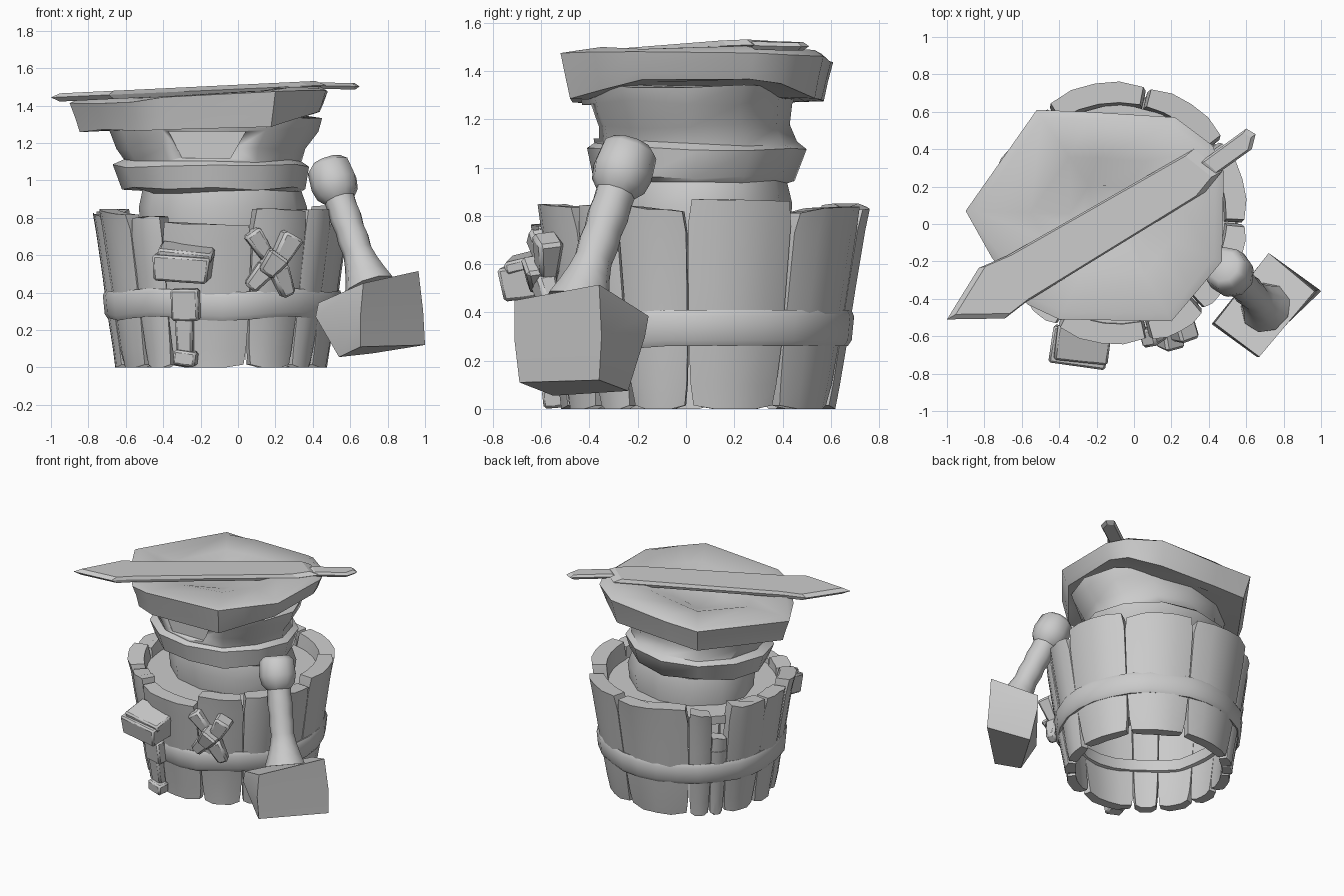
import bpy, bmesh, random
from math import sin, cos, radians, pi
from mathutils import Vector, Matrix

if "Cube" in bpy.data.objects:
    bpy.data.objects.remove(bpy.data.objects["Cube"])

random.seed(4)
CX, CY = -0.085, 0.05          # barrel centre


def finish(name, bm, angle=38):
    bmesh.ops.recalc_face_normals(bm, faces=bm.faces)
    me = bpy.data.meshes.new(name)
    bm.to_mesh(me)
    bm.free()
    ob = bpy.data.objects.new(name, me)
    bpy.context.collection.objects.link(ob)
    bpy.ops.object.select_all(action='DESELECT')
    ob.select_set(True)
    bpy.context.view_layer.objects.active = ob
    bpy.ops.object.shade_smooth_by_angle(angle=radians(angle))
    return ob


def loft(name, rings, closed=False, angle=38):
    """Skin equal-length point loops; cap the ends or close into a ring."""
    bm = bmesh.new()
    vs = [[bm.verts.new(p) for p in r] for r in rings]
    n = len(vs[0])
    pairs = list(zip(vs, vs[1:])) + ([(vs[-1], vs[0])] if closed else [])
    for a, b in pairs:
        for i in range(n):
            j = (i + 1) % n
            bm.faces.new((a[i], a[j], b[j], b[i]))
    if not closed:
        bm.faces.new(vs[0])
        bm.faces.new(vs[-1])
    return finish(name, bm, angle)


def block(name, centre, size, rot=(0, 0, 0), taper=1.0, bevel=0.012):
    """Bevelled box, optionally narrower at the bottom."""
    bm = bmesh.new()
    bmesh.ops.create_cube(bm, size=1)
    for v in bm.verts:
        if v.co.z < 0:
            v.co.x *= taper
            v.co.y *= taper
    bmesh.ops.scale(bm, vec=size, verts=bm.verts)
    bmesh.ops.bevel(bm, geom=bm.edges[:], offset=bevel, segments=1, affect='EDGES')
    r = Matrix.Rotation(radians(rot[2]), 4, 'Z') @ Matrix.Rotation(radians(rot[1]), 4, 'Y') \
        @ Matrix.Rotation(radians(rot[0]), 4, 'X')
    bmesh.ops.transform(bm, matrix=Matrix.Translation(centre) @ r, verts=bm.verts)
    return finish(name, bm)


def polar(a, r, z):
    return (CX + r * cos(radians(a)), CY + r * sin(radians(a)), z)


def oval(z, x0, x1, y0, y1, n=12, jit=0.012):
    cx, cy, rx, ry = (x0 + x1) / 2, (y0 + y1) / 2, (x1 - x0) / 2, (y1 - y0) / 2
    return [(cx + rx * cos(2 * pi * i / n), cy + ry * sin(2 * pi * i / n),
             z + random.uniform(-jit, jit)) for i in range(n)]


# Barrel staves: start angle, end angle, top height, extra flare at the top
staves = [(-30, -4, .83, 0), (-4, 36, .865, -.01), (36, 77, .83, .02), (77, 123, .84, .02),
          (123, 137, .80, 0), (137, 147, .60, 0), (147, 173, .83, 0), (173, 196, .82, 0),
          (196, 223, .835, .01), (223, 241, .80, 0), (241, 284, .77, .01), (284, 312, .84, .01),
          (312, 330, .84, 0)]
for k, (a0, a1, top, flare) in enumerate(staves):
    rings = []
    tilt = random.uniform(-.015, .015)
    narrow = min(1, (a1 - a0) / 30)
    for z, gap in ((0, 2), (.1, .9), (.26, .3), (.5, .3), (top - .1, .4), (top, 1.8)):
        r = .568 + (.15 + flare) * z + random.uniform(-.004, .004)
        s, e = a0 + gap * narrow, a1 - gap * narrow
        outer, inner = [], []
        for t in (0, .25, .5, .75, 1):
            edge = .016 if t in (0, 1) else 0
            dz = (t - .5) * 2 * tilt + random.uniform(-.008, .008) if z == top else 0
            lift = .015 if z == 0 and t in (0, 1) else 0
            a = s + (e - s) * t
            outer.append(polar(a, r - edge, z + dz + lift))
            inner.append(polar(a, r - .07 - .05 * z, z + dz + lift))
        rings.append(outer + inner[::-1])
    loft(f"barrel_stave_{k + 1}", rings)

# Hoop around the barrel, sagging a little at the front
hoop = []
for i in range(28):
    a = 360 * i / 28
    dz = .012 * sin(radians(a * 5)) if 200 < a < 340 else 0
    w = random.uniform(-.005, .005)
    hoop.append([polar(a, r + w, z + dz) for r, z in
                 ((.51, .29), (.615, .26), (.632, .285), (.642, .385), (.63, .41), (.51, .37))])
loft("barrel_hoop", hoop, closed=True)

# Filling inside the barrel mouth
loft("barrel_filling", [[polar(30 * i, .60, z) for i in range(12)] for z in (.68, .74)])

# Carved stump rising out of the barrel
levels = [(.72, -.52, .35, -.32, .43), (.85, -.53, .37, -.34, .44), (.94, -.51, .34, -.33, .42),
          (.955, -.62, .36, -.385, .45), (1.08, -.67, .38, -.41, .50), (1.10, -.61, .34, -.38, .46),
          (1.17, -.65, .36, -.39, .43), (1.27, -.69, .43, -.43, .44), (1.34, -.72, .45, -.45, .47)]
stump = loft("stump", [oval(*l) for l in levels])

# Trapezoid notch in the front of the stump
wedge = [(-.37, 1.26), (-.30, 1.12), (-.04, 1.12), (.04, 1.26)]
cutter = loft("notch_cutter", [[(x, y, z) for x, z in wedge] for y in (-.6, -.34)])
cutter.hide_render = True
mod = stump.modifiers.new("notch", 'BOOLEAN')
mod.object, mod.solver = cutter, 'EXACT'
bpy.context.view_layer.objects.active = stump
bpy.ops.object.modifier_apply(modifier="notch")
bpy.data.objects.remove(cutter)

# Wide irregular top slab, undercut on the right, with a sunken middle
outline = [(-.90, .07), (-.76, -.18), (-.57, -.43), (-.40, -.51), (.20, -.52), (.32, -.38), (.47, -.20),
           (.48, .28), (.42, .42), (.22, .57), (-.25, .60), (-.52, .61)]


def slab_ring(s, z, slope=.05, undercut=0):
    return [(-.13 + (x + .13) * s, .05 + (y - .05) * s,
             z + slope * x + undercut * max(0, x - .2) + random.uniform(-.01, .01))
            for x, y in outline]


loft("top_slab", [slab_ring(.80, 1.275, .01, .3), slab_ring(.93, 1.275, .015, .32),
                  slab_ring(.96, 1.36, .03, .12), slab_ring(1, 1.455), slab_ring(.93, 1.475),
                  slab_ring(.55, 1.47), slab_ring(.28, 1.41)])

# Sword lying across the slab
blade = [(-1, -.51), (-.69, -.505), (-.58, -.42), (.38, .17), (.47, .28), (.32, .40), (-.68, -.17), (-.83, -.235)]
grip = [(.34, .32), (.42, .25), (.63, .40), (.65, .48), (.60, .51)]


def flat_part(name, pts, z0, slope, thick, s):
    mx = sum(p[0] for p in pts) / len(pts)
    my = sum(p[1] for p in pts) / len(pts)
    loft(name, [[(mx + (x - mx) * k, my + (y - my) * k, z0 + slope * x + dz) for x, y in pts]
                for k, dz in ((s, -thick), (1, 0), (s, thick))], angle=20)


flat_part("sword_blade", blade, 1.488, .045, .022, .93)
flat_part("sword_grip", grip, 1.515, -.02, .017, .8)

# Hammer leaning on the right: pommel and handle along one axis
top = Vector((.475, -.225, 1.10))
down = Vector((.31, -.30, -.90)).normalized()
side = down.cross(Vector((0, 0, 1))).normalized()
across = down.cross(side)


def turned(name, profile, n=9):
    loft(name, [[top + down * d + (across * cos(2 * pi * i / n) + side * sin(2 * pi * i / n)) * r
                 for i in range(n)] for d, r in profile], angle=50)


turned("hammer_pommel", [(0, .085), (.03, .118), (.13, .128), (.19, .115), (.23, .08)])
turned("hammer_handle", [(.18, .086), (.27, .082), (.33, .087), (.40, .080), (.46, .086), (.53, .08),
                         (.60, .094), (.67, .115), (.74, .14)])

# Chunky hammer head, slightly skewed
head_top = [(.72, -.155, .385), (.965, -.36, .515), (.67, -.71, .45), (.43, -.53, .345)]
head_mid = [(.71, -.17, .30), (.99, -.35, .30), (.655, -.71, .28), (.415, -.535, .27)]
head_bottom = [(.72, -.24, .075), (1.0, -.36, .12), (.655, -.69, .11), (.54, -.55, .055)]
loft("hammer_head", [head_top, head_mid, head_bottom])

# Pouch on the front with a folded flap
block("pouch_body", (-.295, -.655, .535), (.31, .20, .14), (8, 4, -8), taper=.92)
block("pouch_flap", (-.275, -.645, .615), (.29, .19, .055), (14, 6, -6))

# Hanging strap and its loop over the hoop
block("hanging_strap", (-.285, -.545, .20), (.10, .07, .36), (9, 0, -12), taper=.85)
block("strap_end", (-.28, -.54, .05), (.12, .09, .08), (5, 8, -12))
block("strap_loop", (-.28, -.575, .335), (.15, .07, .17), (8, 0, -15))

# Knotted cloth on the front right
for name, c, s, r in (("knot_centre", (.18, -.60, .555), (.13, .15, .13), (10, 35, 15)),
                      ("knot_upper_left", (.12, -.59, .65), (.10, .10, .19), (8, -35, 10)),
                      ("knot_upper_right", (.25, -.575, .63), (.12, .11, .18), (8, 28, 20)),
                      ("knot_lower_left", (.11, -.585, .48), (.11, .09, .15), (8, 40, 10)),
                      ("knot_lower_right", (.24, -.57, .46), (.11, .09, .17), (8, -25, 20))):
    block(name, c, s, r, taper=.7, bevel=.015)
